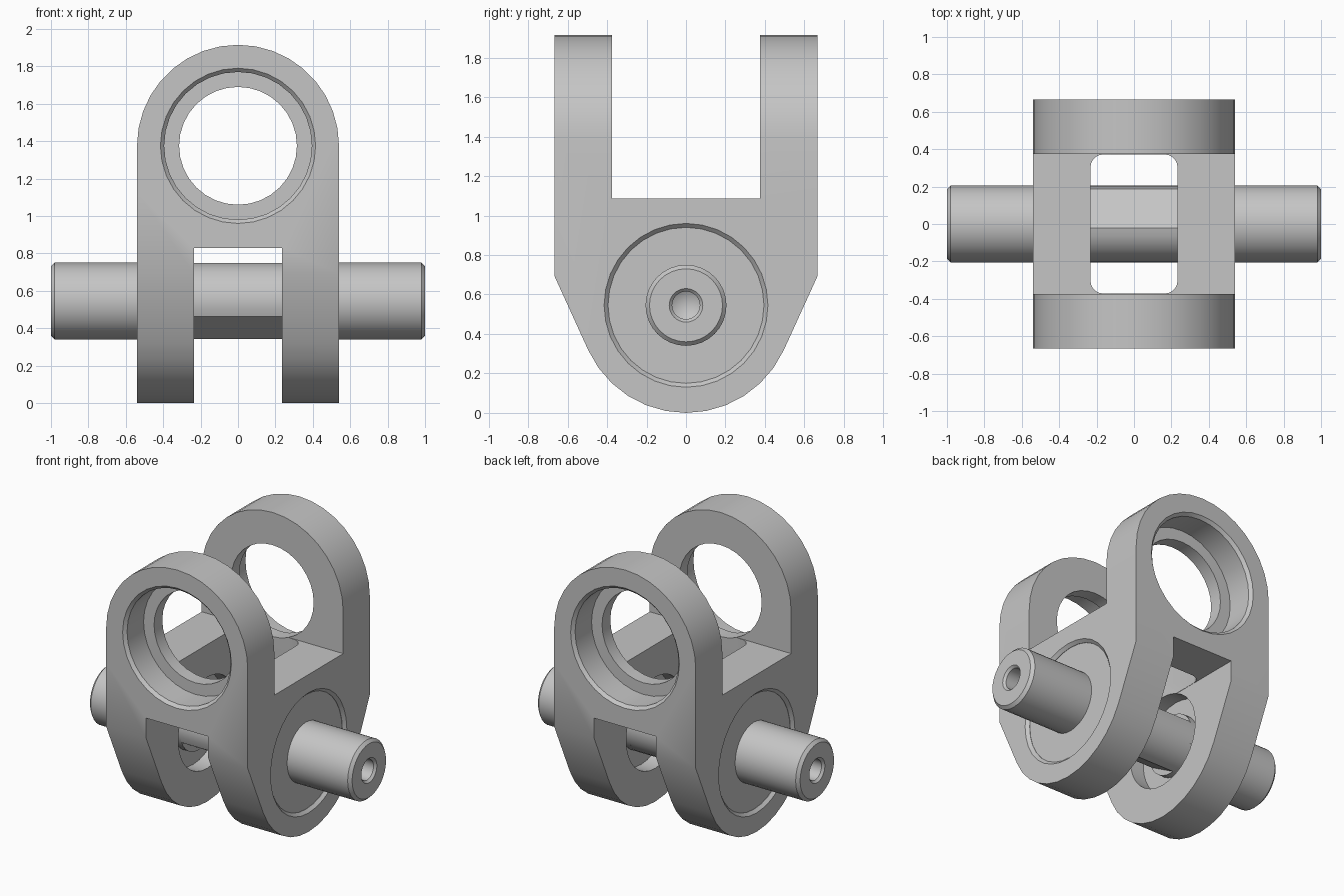
import bpy, bmesh, math
from mathutils import Vector

if "Cube" in bpy.data.objects:
    bpy.data.objects.remove(bpy.data.objects["Cube"])

steel = bpy.data.materials.new("grey_steel")
steel.use_nodes = True
GREY = (0.56, 0.56, 0.56, 1)
steel.diffuse_color = GREY
steel.node_tree.nodes["Principled BSDF"].inputs["Base Color"].default_value = GREY

X, Y, Z = Vector((1, 0, 0)), Vector((0, 1, 0)), Vector((0, 0, 1))
PIN_Z, EAR_Z = 0.545, 1.375      # heights of the two crossing axes
HALF_X, HALF_Y = 0.54, 0.665     # half width and half depth of the body
GAP_X, SLOT_Y = 0.235, 0.375     # half openings between legs and ears


def finish(name, bm):
    bmesh.ops.remove_doubles(bm, verts=bm.verts, dist=1e-5)
    bmesh.ops.recalc_face_normals(bm, faces=bm.faces)
    mesh = bpy.data.meshes.new(name)
    bm.to_mesh(mesh)
    bm.free()
    mesh.materials.append(steel)
    obj = bpy.data.objects.new(name, mesh)
    bpy.context.collection.objects.link(obj)
    return obj


def arc(cu, cv, r, start, end, steps):
    angles = [math.radians(start + (end - start) * i / steps) for i in range(steps + 1)]
    return [(cu + r * math.cos(a), cv + r * math.sin(a)) for a in angles]


def prism(name, outline, u, v, axis, low, high):
    """Extrude a flat outline along an axis."""
    bm = bmesh.new()
    face = bm.faces.new([bm.verts.new(u * a + v * b + axis * low) for a, b in outline])
    new = bmesh.ops.extrude_face_region(bm, geom=[face], use_keep_orig=True)["geom"]
    bmesh.ops.translate(bm, vec=axis * (high - low),
                        verts=[g for g in new if isinstance(g, bmesh.types.BMVert)])
    return finish(name, bm)


def lathe(name, profile, axis, height):
    """Revolve (radius, distance) points around a horizontal axis."""
    bm = bmesh.new()
    verts = [bm.verts.new(axis * t + Z * (height + r)) for r, t in profile]
    edges = [bm.edges.new(pair) for pair in zip(verts, verts[1:])]
    bmesh.ops.spin(bm, geom=verts + edges, cent=Z * height, axis=axis,
                   angle=math.tau, steps=32)
    return finish(name, bm)


def boolean(target, cutter, operation):
    mod = target.modifiers.new("cut", 'BOOLEAN')
    mod.object, mod.operation, mod.solver = cutter, operation, 'EXACT'
    bpy.context.view_layer.objects.active = target
    bpy.ops.object.modifier_apply(modifier=mod.name)
    bpy.data.objects.remove(cutter)


def bore(name, axis, half, height):
    """Cutter for two opposite chamfered, stepped bearing seats."""
    side = [(0, half + 0.1), (0.425, half + 0.01), (0.395, half - 0.02),
            (0.395, half - 0.2), (0.315, half - 0.2)]
    return lathe(name, side + [(r, -t) for r, t in reversed(side)], axis, height)


# Body: side outline with a round foot and an upper slot
side = [(HALF_Y, 0.69), (HALF_Y, 2), (SLOT_Y, 2), (SLOT_Y, 1.085),
        (-SLOT_Y, 1.085), (-SLOT_Y, 2), (-HALF_Y, 2), (-HALF_Y, 0.69)]
side += arc(0, PIN_Z, PIN_Z, 204.5, 335.5, 12)
body = prism("yoke_body", side, Y, Z, X, -HALF_X, HALF_X)

# Body: front outline with a round top and a gap between the legs
front = arc(0, EAR_Z, HALF_X, 0, 180, 18)
front += [(-HALF_X, -0.1), (-GAP_X, -0.1), (-GAP_X, 0.83),
          (GAP_X, 0.83), (GAP_X, -0.1), (HALF_X, -0.1)]
boolean(body, prism("front_cutter", front, X, Z, Y, -1, 1), 'INTERSECT')

# Rounded window through the crossbar
window, corner = [], 0.07
for i, (sx, sy) in enumerate([(1, 1), (-1, 1), (-1, -1), (1, -1)]):
    window += arc(sx * (GAP_X - 0.002 - corner), sy * (SLOT_Y - 0.003 - corner),
                  corner, 90 * i, 90 * i + 90, 5)
boolean(body, prism("window_cutter", window, X, Y, Z, 0.75, 1.2), 'DIFFERENCE')

# Bearing seats in the ears and the legs
boolean(body, bore("ear_bore", Y, HALF_Y, EAR_Z), 'DIFFERENCE')
boolean(body, bore("leg_bore", X, HALF_X, PIN_Z), 'DIFFERENCE')
parts = [body]

# Bearings in the legs and the chamfered, centre-drilled pin ends
for label, axis in (("left", X), ("right", -X)):
    parts.append(lathe(label + "_bearing", [(0.2, 0.345), (0.395, 0.345), (0.395, 0.518),
                                            (0.2, 0.518), (0.2, 0.345)], axis, PIN_Z))
    parts.append(lathe(label + "_pin_end", [(0, 0.84), (0.07, 0.88), (0.07, 0.985),
                                            (0.085, 1), (0.185, 1), (0.205, 0.98),
                                            (0.205, 0.3), (0, 0.3)], axis, PIN_Z))

# Middle of the pin, with two flats
pin = arc(0, PIN_Z, 0.205, 96, 204, 9) + arc(0, PIN_Z, 0.205, 276, 384, 9)
parts.append(prism("pin_middle", pin, Y, Z, X, -0.3, 0.3))

# Smooth round surfaces, keep the edges crisp
for part in parts:
    part.data.shade_smooth()
    part.data.set_sharp_from_angle(angle=math.radians(25))
